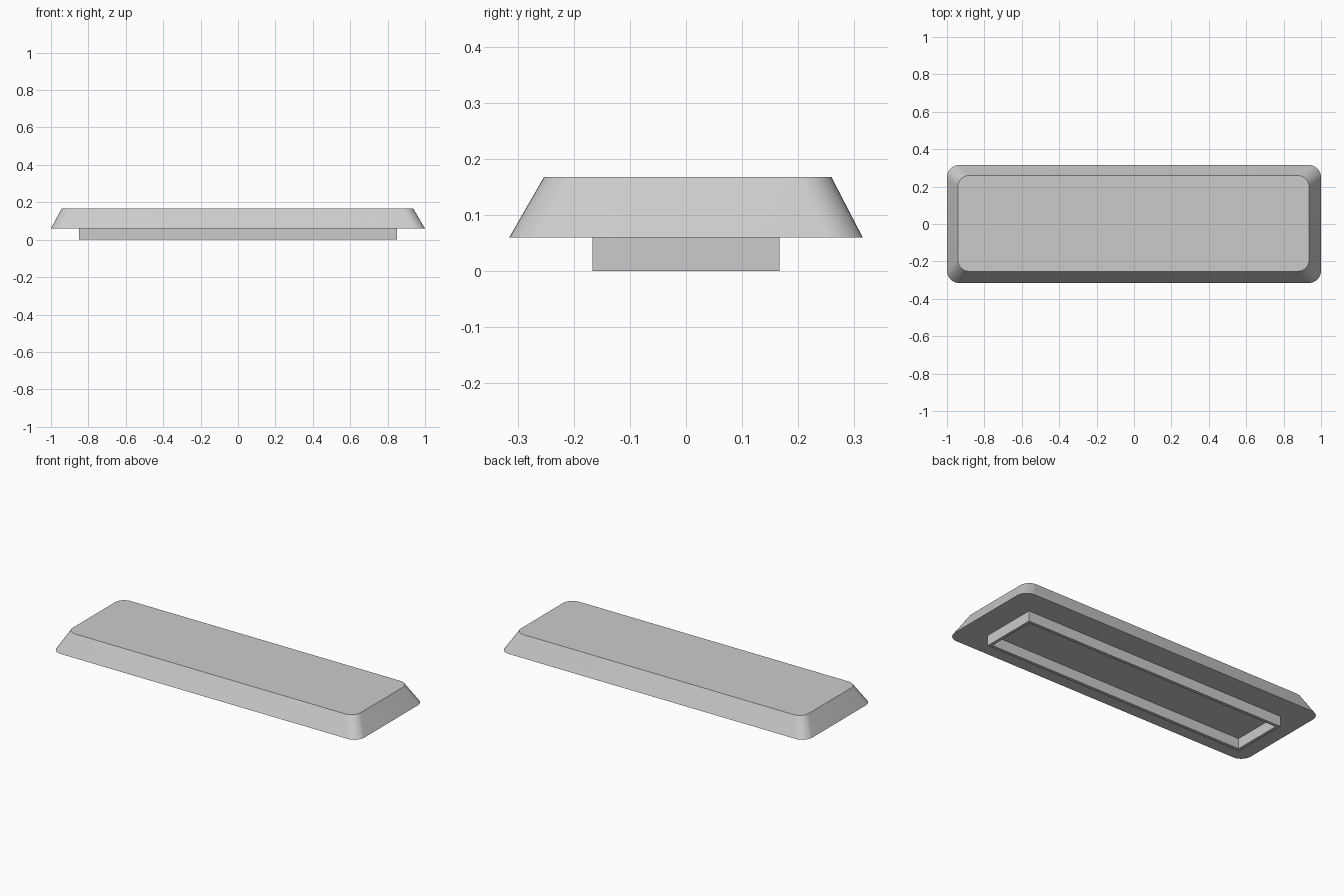
import bpy, bmesh, math

if "Cube" in bpy.data.objects:
    bpy.data.objects.remove(bpy.data.objects["Cube"])

grey = bpy.data.materials.new("light grey")
grey.use_nodes = True
grey.diffuse_color = (0.6, 0.6, 0.6, 1)
grey.node_tree.nodes["Principled BSDF"].inputs["Base Color"].default_value = (0.6, 0.6, 0.6, 1)


def outline(hx, hy, z, radius=0, steps=0, cx=0, cy=0):
    """Counter-clockwise rectangle with optionally rounded corners."""
    points = []
    for i, (sx, sy) in enumerate([(1, 1), (-1, 1), (-1, -1), (1, -1)]):
        for k in range(steps + 1):
            a = math.pi / 2 * (i + (k / steps if steps else 0))
            points.append((cx + sx * (hx - radius) + radius * math.cos(a),
                           cy + sy * (hy - radius) + radius * math.sin(a), z))
    return points


def loft(name, loops, closed=False):
    """Skin successive outlines; cap the ends, or join last to first."""
    bm = bmesh.new()
    rings = [[bm.verts.new(p) for p in loop] for loop in loops]
    pairs = list(zip(rings, rings[1:]))
    if closed:
        pairs.append((rings[-1], rings[0]))
    else:
        bm.faces.new(rings[0][::-1])
        bm.faces.new(rings[-1])
    n = len(rings[0])
    for low, high in pairs:
        for i in range(n):
            j = (i + 1) % n
            bm.faces.new((low[i], low[j], high[j], high[i]))
    bmesh.ops.recalc_face_normals(bm, faces=bm.faces)
    mesh = bpy.data.meshes.new(name)
    bm.to_mesh(mesh)
    bm.free()
    mesh.materials.append(grey)
    obj = bpy.data.objects.new(name, mesh)
    bpy.context.collection.objects.link(obj)
    return obj


# Tapered slab with rounded corners
slab = loft("tapered_slab", [
    outline(1.0, 0.315, 0.06, 0.065, 10),
    outline(0.939, 0.256, 0.168, 0.06, 10, -0.003, 0.003)])
bpy.ops.object.select_all(action='DESELECT')
slab.select_set(True)
bpy.context.view_layer.objects.active = slab
bpy.ops.object.shade_smooth_by_angle(angle=math.radians(30))

# Thin open rectangular rim underneath
hx, hy, wall = 0.85, 0.167, 0.018
loft("underside_rim", [
    outline(hx, hy, 0), outline(hx, hy, 0.06),
    outline(hx - wall, hy - wall, 0.06), outline(hx - wall, hy - wall, 0)], closed=True)
